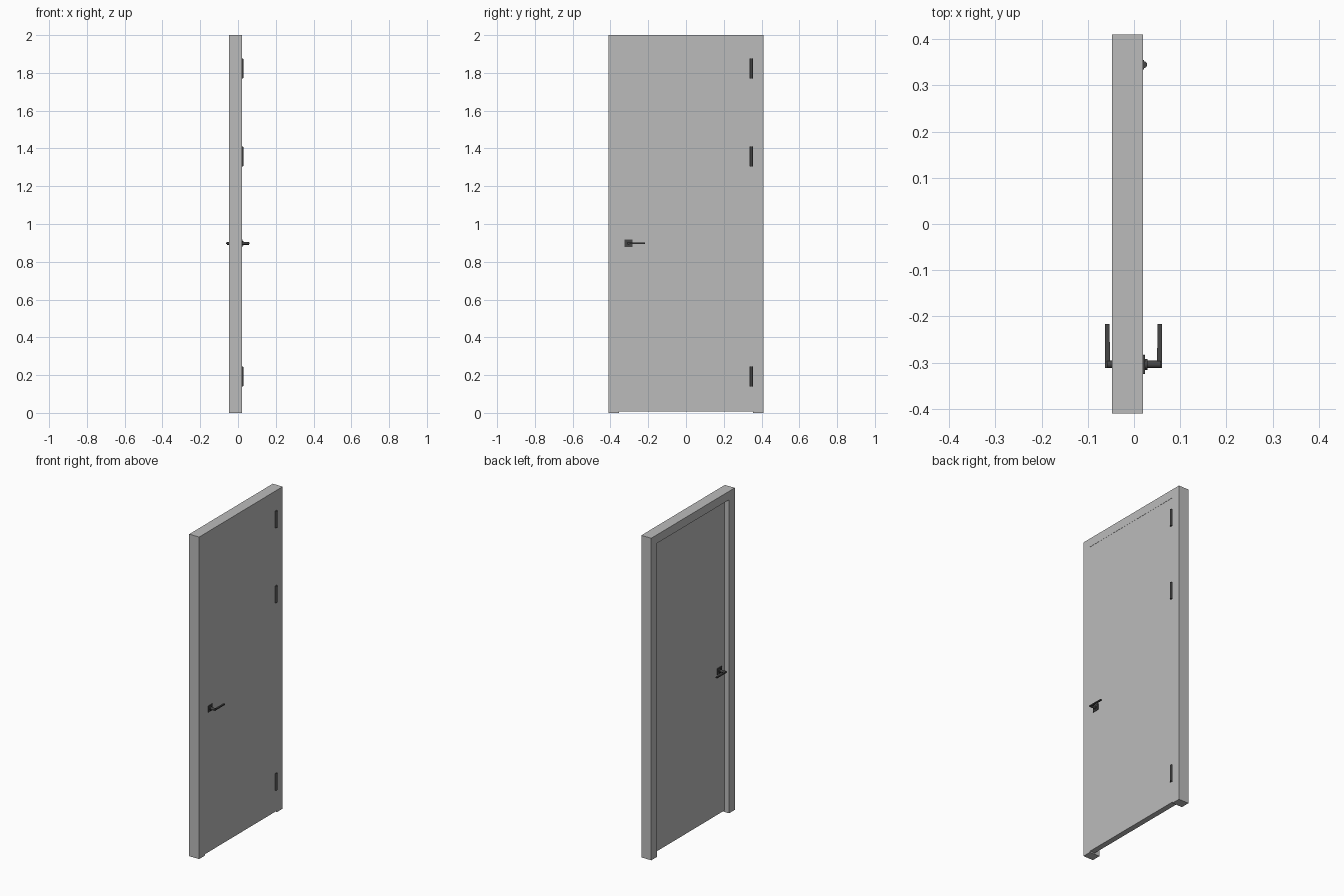
import bpy, bmesh, math
from mathutils import Vector, Matrix

if "Cube" in bpy.data.objects:
    bpy.data.objects.remove(bpy.data.objects["Cube"])


def material(name, c):
    m = bpy.data.materials.new(name)
    m.diffuse_color = (c, c, c, 1)
    m.use_nodes = True
    m.node_tree.nodes["Principled BSDF"].inputs["Base Color"].default_value = m.diffuse_color
    return m


GREY = material("grey paint", 0.5)
DARK = material("dark metal", 0.06)


def finish(name, bm, mat):
    bmesh.ops.recalc_face_normals(bm, faces=bm.faces)
    me = bpy.data.meshes.new(name)
    bm.to_mesh(me)
    bm.free()
    me.materials.append(mat)
    ob = bpy.data.objects.new(name, me)
    bpy.context.collection.objects.link(ob)
    return ob


def box(name, lo, hi, mat, bevel=0):
    lo, hi = Vector(lo), Vector(hi)
    bm = bmesh.new()
    bmesh.ops.create_cube(bm, size=1)
    for v in bm.verts:
        v.co = (lo + hi) / 2 + Vector(a * b for a, b in zip(v.co, hi - lo))
    ob = finish(name, bm, mat)
    if bevel:
        mod = ob.modifiers.new("bevel", 'BEVEL')
        mod.width, mod.segments = bevel, 2
    return ob


def cylinder(name, centre, r, depth, axis, mat):
    bm = bmesh.new()
    rot = Matrix.Rotation(math.pi / 2, 4, 'Y') if axis == 'X' else Matrix()
    bmesh.ops.create_cone(bm, cap_ends=True, segments=20, radius1=r, radius2=r,
                          depth=depth, matrix=Matrix.Translation(centre) @ rot)
    for f in bm.faces:
        f.smooth = len(f.verts) == 4
    for e in bm.edges:
        e.smooth = all(f.smooth for f in e.link_faces)
    return finish(name, bm, mat)


def extruded(name, polys, axis, start, depth, mat, inset=0):
    """Extrude flat polygons along x or z, optionally shrunk to leave gaps."""
    bm = bmesh.new()
    for pts in polys:
        vs = [bm.verts.new((start, u, v) if axis == 'X' else (u, v, start)) for u, v in pts]
        bm.faces.new(vs)
    if inset:
        ring = bmesh.ops.inset_individual(bm, faces=bm.faces[:], thickness=inset)["faces"]
        bmesh.ops.delete(bm, geom=ring, context='FACES')
    new = bmesh.ops.extrude_face_region(bm, geom=bm.faces[:], use_keep_orig=True)["geom"]
    off = (depth, 0, 0) if axis == 'X' else (0, 0, depth)
    bmesh.ops.translate(bm, vec=off, verts=[g for g in new if isinstance(g, bmesh.types.BMVert)])
    return finish(name, bm, mat)


# door frame: one arch-shaped profile with open bottom
W, IN, TOP = 0.41, 0.354, 1.947
extruded("door_frame", [[(-W, 0), (-W, 2), (W, 2), (W, 0), (IN, 0), (IN, TOP),
                         (-IN, TOP), (-IN, 0)]], 'X', -0.048, 0.068, GREY)

# door leaf: panels on both sides of a core, split along a stepped centre line
L, R, B, T = -0.354, 0.354, 0.008, 1.947
a, b = -0.028, 0.014
spine = [(a, T), (a, 1.72), (b, 1.65), (b, 1.37), (a, 1.31), (a, 1.05),
         (b, 0.98), (b, 0.71), (a, 0.64), (a, 0.375), (b, 0.30), (b, B)]


def side(i, j, edge):
    run = spine[i:j + 1]
    return run + [(edge, run[-1][1]), (edge, run[0][1])]


panels = [side(i, j, L) for i, j in ((0, 1), (1, 4), (4, 5), (8, 9), (9, 11))]
panels += [side(i, j, R) for i, j in ((0, 2), (2, 3), (3, 6), (7, 10), (10, 11))]
panels.append(spine[5:7] + [(R, 0.98), (R, 0.71)] + spine[7:9] + [(L, 0.64), (L, 1.05)])
box("leaf_core", (-0.010, L, B), (0.014, R, T), GREY)
extruded("front_panels", panels, 'X', 0.014, 0.005, GREY, 0.003)
extruded("back_panels", panels, 'X', -0.015, 0.005, GREY, 0.003)

# handles on both faces: square plate, collar, stem and lever
HY, HZ = -0.304, 0.898
for name, face, out, end in (("front", 0.019, 1, 0.061), ("back", -0.015, -1, -0.063)):
    def span(d0, d1):
        return sorted((face + out * d0, face + out * d1))
    x0, x1 = span(0, 0.005)
    box(name + "_handle_plate", (x0, HY - 0.021, HZ - 0.02), (x1, HY + 0.021, HZ + 0.02), DARK, 0.0015)
    cylinder(name + "_handle_collar", (face + out * 0.006, HY, HZ), 0.012, 0.008, 'X', DARK)
    reach = abs(end - face) - 0.004
    cylinder(name + "_handle_stem", (face + out * reach / 2, HY, HZ), 0.008, reach, 'X', DARK)
    # tapering flat lever
    inner = end - out * 0.010
    extruded(name + "_lever", [[(inner - out * 0.002, HY - 0.008), (end, HY - 0.008), (end, -0.216),
                                (inner, -0.216), (inner - out * 0.001, HY + 0.008)]],
             'Z', HZ - 0.0035, 0.007, DARK)

# three hinges: barrel with end caps and thin plate
for i, z in enumerate((0.193, 1.358, 1.823)):
    cylinder(f"hinge_barrel_{i + 1}", (0.021, 0.345, z), 0.0075, 0.1, 'Z', DARK)
    for s in (-1, 1):
        cylinder(f"hinge_cap_{i + 1}_{'top' if s > 0 else 'bottom'}",
                 (0.021, 0.345, z + s * 0.051), 0.006, 0.004, 'Z', DARK)
    box(f"hinge_plate_{i + 1}", (0.017, 0.335, z - 0.052), (0.0215, 0.355, z + 0.052), DARK)
